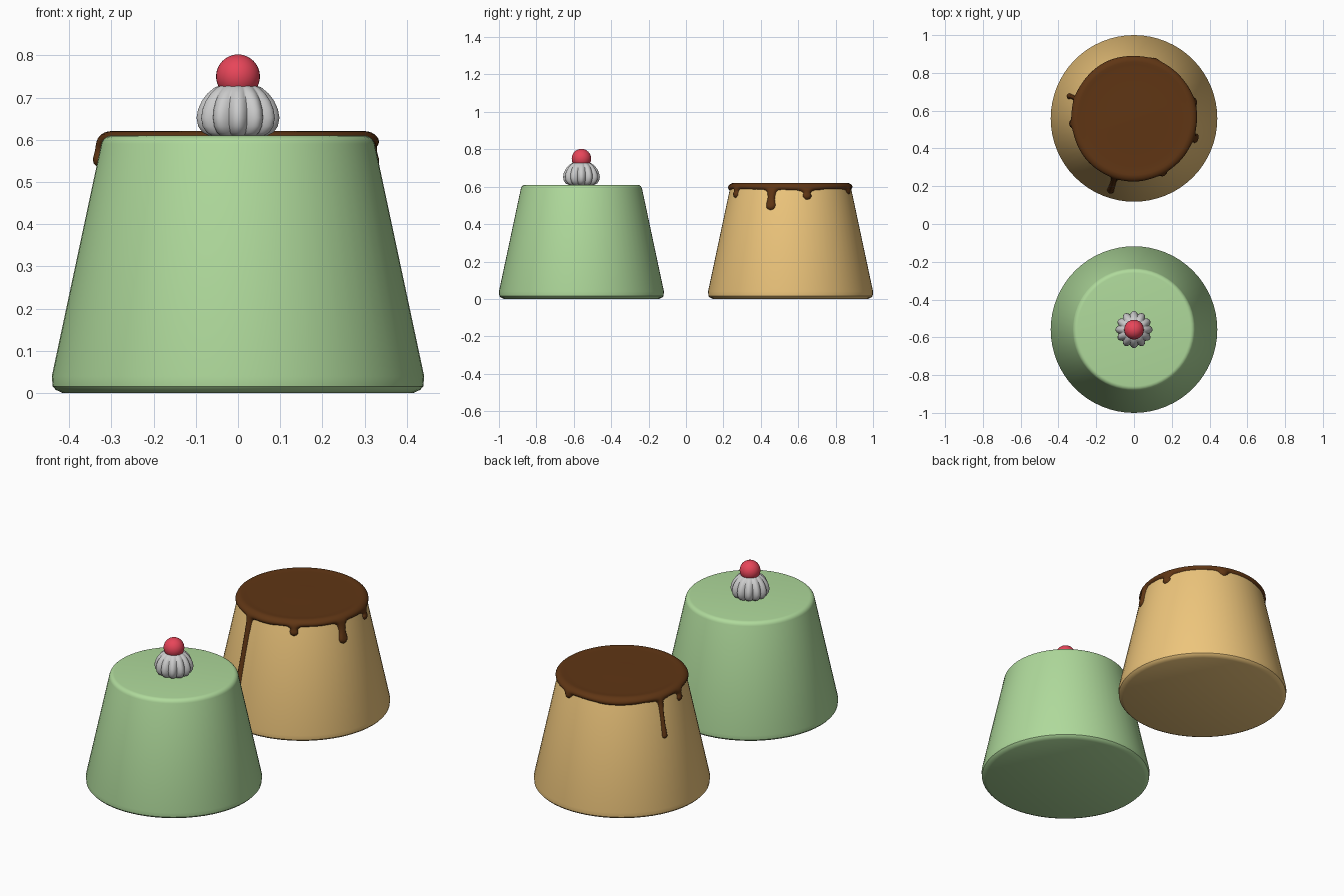
import bpy, bmesh
from math import sin, cos, pi, radians, sqrt, hypot, log, exp

if "Cube" in bpy.data.objects:
    bpy.data.objects.remove(bpy.data.objects["Cube"])

Y = 0.559          # distance of each pudding from the centre
CX, CZ, FR = 0.2994, 0.585, 0.025   # top rim fillet
A_END = radians(12)                 # normal angle of the sloping wall
ARC = FR * (pi / 2 - A_END)


def material(name, rgb):
    m = bpy.data.materials.new(name)
    m.diffuse_color = (*rgb, 1)
    m.use_nodes = True
    m.node_tree.nodes["Principled BSDF"].inputs["Base Color"].default_value = m.diffuse_color
    return m


def finish(bm, name, y, mat=None, angle=35):
    bmesh.ops.recalc_face_normals(bm, faces=bm.faces)
    me = bpy.data.meshes.new(name)
    bm.to_mesh(me)
    bm.free()
    ob = bpy.data.objects.new(name, me)
    bpy.context.collection.objects.link(ob)
    ob.location.y = y
    if mat:
        me.materials.append(mat)
    bpy.ops.object.select_all(action='DESELECT')
    ob.select_set(True)
    bpy.context.view_layer.objects.active = ob
    bpy.ops.object.shade_smooth_by_angle(angle=radians(angle))
    return ob


def lathe(profile, n, scale=lambda a, i: 1):
    """Closed solid of revolution with flat caps; scale varies the radius."""
    bm = bmesh.new()
    rings = []
    for i, (r, z) in enumerate(profile):
        rings.append([bm.verts.new((r * scale(2*pi*k/n, i) * cos(2*pi*k/n),
                                    r * scale(2*pi*k/n, i) * sin(2*pi*k/n), z))
                      for k in range(n)])
    for a, b in zip(rings, rings[1:]):
        for k in range(n):
            j = (k + 1) % n
            bm.faces.new((a[k], a[j], b[j], b[k]))
    bm.faces.new(rings[0][::-1])
    bm.faces.new(rings[-1])
    return bm


def meridian(s):
    """Point and normal on the pudding surface at distance s from the top centre."""
    if s < CX:
        return s, 0.61, 0, 1
    if s < CX + ARC:
        a = pi / 2 - (s - CX) / FR
        return CX + FR * cos(a), CZ + FR * sin(a), cos(a), sin(a)
    t = s - CX - ARC
    return (CX + FR * cos(A_END) + t * sin(A_END),
            CZ + FR * sin(A_END) - t * cos(A_END), cos(A_END), sin(A_END))


green = material("mint", (0.43, 0.70, 0.33))
tan = material("custard", (0.85, 0.56, 0.20))
brown = material("caramel", (0.115, 0.036, 0.007))
red = material("cherry_red", (0.80, 0.06, 0.10))

# Pudding bodies
body = [(0.415, 0), (0.432, 0.008), (0.439, 0.016), (0.441, 0.04)]
body += [meridian(CX + ARC * k / 5)[:2] for k in range(5, -1, -1)]
finish(lathe(body, 64), "green_pudding", -Y, green)
finish(lathe(body, 64), "custard_pudding", Y, tan)

# Caramel sauce: offset skin whose edge is a smooth blend of a rim and drips
# each drip: angle in degrees, tip height, radius
DRIPS = [(-18, 0.475, 0.027), (15.5, 0.53, 0.024), (70, 0.56, 0.022),
         (161, 0.385, 0.016), (185, 0.535, 0.022), (252, 0.19, 0.020),
         (298, 0.54, 0.022)]
T = 0.013


def inside(s, th, r):
    """Signed distance into the sauce (positive inside)."""
    k = 0.011
    rim = CX + ARC + 0.006 + 0.003 * sin(3 * th + 1) + 0.002 * sin(7 * th)
    total = exp(min((rim - s) / k, 40))
    for deg, tip, rad in DRIPS:
        da = (th - radians(deg) + pi) % (2 * pi) - pi
        if abs(da) > 0.6:
            continue
        end = CX + ARC + (0.59 - tip) / cos(A_END) - rad
        u = min(max((s - rim) / max(end - rim, 0.001), 0), 1)
        w = rad * (1 - 0.22 * sin(pi * u))      # slim neck, round bulb
        total += exp(min((w - hypot(r * da, max(s - end, 0))) / k, 40))
    return k * log(total) - 0.002


N = 420
S = [0.1, 0.2, 0.26, 0.285] + [0.2994 + 0.0055 * i for i in range(86)]
bm = bmesh.new()
centre = bm.verts.new((0, 0, 0.621))
rows, depth = [], {centre: 1}
for s in S:
    r, z, nr, nz = meridian(s)
    row = []
    for k in range(N):
        th = 2 * pi * k / N
        d = inside(s, th, r)
        q = 1 - min(max(d / 0.018, 0), 1)
        off = T * sqrt(1 - q * q) if d > 0 else max(d, -0.006)
        if s < CX:
            off = 0.0105
        R = r + nr * off
        v = bm.verts.new((R * cos(th), R * sin(th), z + nz * off * (1 - 0.19 * nz)))
        depth[v] = d
        row.append(v)
    rows.append(row)
for k in range(N):
    bm.faces.new((centre, rows[0][k], rows[0][(k + 1) % N]))
for a, b in zip(rows, rows[1:]):
    for k in range(N):
        j = (k + 1) % N
        q = (a[k], b[k], b[j], a[j])
        if max(depth[v] for v in q) > 0:
            bm.faces.new(q)
bmesh.ops.delete(bm, geom=[v for v in bm.verts if not v.link_faces], context='VERTS')
finish(bm, "caramel_sauce", Y, brown, 60)

# Fluted cream dollop
cream = [(0.060, 0.608), (0.077, 0.617), (0.087, 0.632), (0.091, 0.652), (0.088, 0.672),
         (0.080, 0.692), (0.068, 0.710), (0.053, 0.724), (0.030, 0.733)]
amp = [0.09, 0.09, 0.085, 0.08, 0.075, 0.07, 0.06, 0.04, 0.0]
finish(lathe(cream, 120, lambda a, i: 1 - amp[i] + 2 * amp[i] * abs(cos(6 * a))),
       "cream_dollop", -Y, None, 50)

# Cherry
bm = bmesh.new()
bmesh.ops.create_uvsphere(bm, u_segments=32, v_segments=20, radius=0.052)
bmesh.ops.translate(bm, verts=bm.verts, vec=(0, 0, 0.75))
finish(bm, "cherry", -Y, red)
